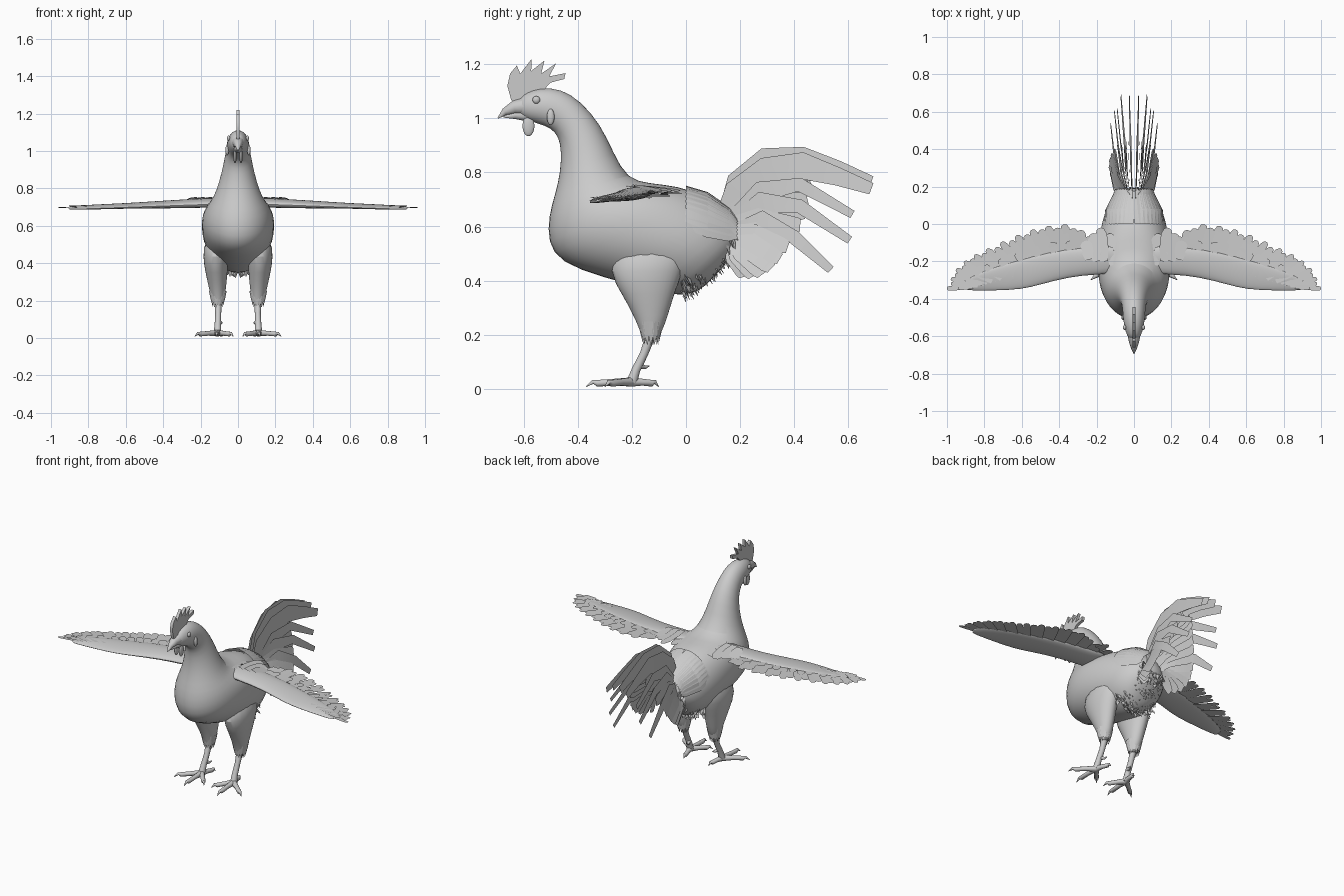
import bpy, bmesh, math, random
from mathutils import Vector as V

random.seed(4)
if "Cube" in bpy.data.objects:
    bpy.data.objects.remove(bpy.data.objects["Cube"])

grey = bpy.data.materials.new("plain grey")
grey.use_nodes = True
COLOUR = (0.6, 0.6, 0.6, 1)
grey.diffuse_color = COLOUR
grey.node_tree.nodes["Principled BSDF"].inputs["Base Color"].default_value = COLOUR


def finish(name, bm, mirror=False, subsurf=0, smooth=True):
    mesh = bpy.data.meshes.new(name)
    bm.to_mesh(mesh)
    bm.free()
    ob = bpy.data.objects.new(name, mesh)
    bpy.context.collection.objects.link(ob)
    mesh.materials.append(grey)
    if mirror:
        ob.modifiers.new("mirror", "MIRROR").use_mirror_merge = False
    if subsurf:
        sub = ob.modifiers.new("smooth", "SUBSURF")
        sub.levels = sub.render_levels = subsurf
    if smooth:
        bpy.ops.object.select_all(action="DESELECT")
        ob.select_set(True)
        bpy.context.view_layer.objects.active = ob
        bpy.ops.object.shade_smooth_by_angle(angle=math.radians(40))
    return ob


def loft(bm, rings, sides=16):
    """Skin elliptical rings given as (centre, half axis, half axis)."""
    loops = []
    for c, a, b in rings:
        angles = [2 * math.pi * i / sides for i in range(sides)]
        loops.append([bm.verts.new(V(c) + V(a) * math.cos(t) + V(b) * math.sin(t)) for t in angles])
    for lo, hi in zip(loops, loops[1:]):
        for i in range(sides):
            j = (i + 1) % sides
            bm.faces.new((lo[i], lo[j], hi[j], hi[i]))
    bm.faces.new(loops[0][::-1])
    bm.faces.new(loops[-1])
    bmesh.ops.recalc_face_normals(bm, faces=bm.faces)


def tube(bm, points, radii, sides=10):
    points = [V(p) for p in points]
    rings = []
    for i, p in enumerate(points):
        d = (points[min(i + 1, len(points) - 1)] - points[max(i - 1, 0)]).normalized()
        side = d.cross(V((0, 0, 1)) if abs(d.z) < 0.9 else V((0, 1, 0))).normalized()
        rings.append((p, side * radii[i], d.cross(side) * radii[i]))
    loft(bm, rings, sides)


def feather(bm, points, widths, normal):
    """Flat strip along a path, lying square to the given normal."""
    points = [V(p) for p in points]
    rows = []
    for i, p in enumerate(points):
        d = points[min(i + 1, len(points) - 1)] - points[max(i - 1, 0)]
        side = d.cross(V(normal)).normalized() * widths[i]
        rows.append((bm.verts.new(p - side), bm.verts.new(p + side)))
    for (a, b), (c, d) in zip(rows, rows[1:]):
        bm.faces.new((a, b, d, c))


def blob(name, centre, size, mirror=True):
    bm = bmesh.new()
    bmesh.ops.create_uvsphere(bm, u_segments=16, v_segments=10, radius=1)
    bmesh.ops.scale(bm, vec=size, verts=bm.verts)
    bmesh.ops.translate(bm, vec=centre, verts=bm.verts)
    return finish(name, bm, mirror)


def along(table, t):
    """Point at fraction t of a polyline."""
    s = min(max(t, 0), 1) * (len(table) - 1)
    i = min(int(s), len(table) - 2)
    return V(table[i]).lerp(V(table[i + 1]), s - i)


# Body, neck and head: front edge (y, z), back edge (y, z), half width
PROFILE = [
    (-.63, 1.03, -.61, 1.08, .02), (-.605, 1.0, -.59, 1.095, .038),
    (-.55, .98, -.54, 1.115, .055), (-.50, .965, -.46, 1.11, .06),
    (-.47, .93, -.39, 1.065, .064), (-.462, .88, -.315, .98, .078),
    (-.465, .80, -.265, .87, .10), (-.485, .72, -.215, .775, .132),
    (-.51, .64, -.13, .76, .17), (-.515, .54, -.02, .75, .195),
    (-.47, .465, .06, .72, .198), (-.31, .41, .13, .665, .19),
    (-.12, .36, .175, .61, .165), (0, .335, .195, .56, .12), (.08, .38, .195, .52, .05)]
bm = bmesh.new()
loft(bm, [((0, (y0 + y1) / 2, (z0 + z1) / 2), (w, 0, 0), (0, (y1 - y0) / 2, (z1 - z0) / 2))
          for y0, z0, y1, z1, w in PROFILE], 20)
finish("body", bm, subsurf=1)

# Beak halves
bm = bmesh.new()
tube(bm, [(0, -.59, 1.045), (0, -.635, 1.04), (0, -.67, 1.024), (0, -.695, 1.0)], [.035, .026, .014, .002])
tube(bm, [(0, -.59, 1.012), (0, -.63, 1.012), (0, -.675, 1.005)], [.024, .016, .002])
finish("beak", bm)

# Comb: spiked outline given some thickness
COMB = [(-.645, 1.065), (-.66, 1.12), (-.65, 1.165), (-.625, 1.195), (-.612, 1.165), (-.57, 1.22),
        (-.572, 1.175), (-.523, 1.213), (-.535, 1.165), (-.48, 1.203), (-.505, 1.155),
        (-.445, 1.167), (-.45, 1.145), (-.5, 1.132), (-.53, 1.10), (-.6, 1.06)]
bm = bmesh.new()
bm.faces.new([bm.verts.new((-.009, y, z)) for y, z in COMB])
out = bmesh.ops.extrude_face_region(bm, geom=bm.faces[:])
bmesh.ops.translate(bm, vec=(.018, 0, 0), verts=[v for v in out["geom"] if isinstance(v, bmesh.types.BMVert)])
bmesh.ops.recalc_face_normals(bm, faces=bm.faces)
finish("comb", bm)

blob("eye", (.05, -.553, 1.068), (.009, .014, .014))
blob("wattle", (.016, -.582, .972), (.009, .022, .038))
blob("earlobe", (.058, -.5, 1.005), (.009, .014, .03))

# Thighs
bm = bmesh.new()
THIGH = [(-.12, .54, .11, .14, .07), (-.15, .43, .12, .14, .07), (-.14, .35, .115, .098, .06),
         (-.13, .27, .11, .064, .047), (-.128, .21, .107, .04, .036), (-.137, .17, .106, .022, .022)]
loft(bm, [((x, y, z), (w, 0, 0), (0, d, 0)) for y, z, x, d, w in THIGH])
finish("thigh", bm, True, 1)

# Ragged tufts at the lower edge of each thigh
bm = bmesh.new()
for i in range(14):
    a = 2 * math.pi * i / 14
    out = V((math.cos(a), math.sin(a), 0))
    base = V((.108, -.13, .25)) + out * .046
    feather(bm, [base, base - out * .008 - V((0, 0, .04)), base - out * .018 - V((0, 0, .085))], [.013, .011, .002], out)
finish("thigh_tufts", bm, True)

# Shanks, toes with claws, and spur
bm = bmesh.new()
tube(bm, [(.106, -.13, .2), (.106, -.155, .13), (.108, -.185, .07), (.11, -.2, .025)], [.02, .016, .017, .021])
tube(bm, [(.1, -.17, .085), (.09, -.15, .08), (.085, -.135, .085)], [.012, .007, .001])
for x, y in ((.115, -.37), (.232, -.3), (.025, -.3), (.085, -.1)):
    hub, tip = V((.11, -.2, .026)), V((x, y, .008))
    pts = [hub, hub.lerp(tip, .4), hub.lerp(tip, .75), hub.lerp(tip, .85), tip]
    for p, z in zip(pts[1:4], (.025, .021, .026)):
        p.z = z
    tube(bm, pts, [.018, .013, .013, .008, .001])
finish("legs", bm, True)


def wing_z(x):
    return .738 - .036 * x


# Wing arm: flat rounded section from shoulder to tip
ARM = [(.08, -.27, -.10, .025), (.2, -.27, -.12, .024), (.35, -.285, -.13, .021), (.5, -.325, -.16, .016),
       (.6, -.352, -.19, .013), (.75, -.357, -.23, .011), (.87, -.357, -.28, .008), (.91, -.35, -.31, .004)]
bm = bmesh.new()
loft(bm, [((x, (f + b) / 2, wing_z(x) - .01), (0, (b - f) / 2, .008), (0, 0, h)) for x, f, b, h in ARM])
finish("wing_arm", bm, True, 1)

# Flight feathers fan from straight back to straight outwards, with a shorter upper row
ROOTS = [(.2, -.2, 0), (.45, -.22, 0), (.7, -.29, 0), (.86, -.335, 0)]
TIPS = [(.2, -.08, 0), (.35, 0, 0), (.5, -.015, 0), (.64, -.065, 0), (.78, -.13, 0),
        (.89, -.185, 0), (.965, -.255, 0), (1, -.345, 0)]
bm = bmesh.new()
for count, reach, lift in ((25, 1, 0), (20, .62, .006)):
    for i in range(count):
        t = i / (count - 1)
        root, tip = along(ROOTS, t), along(TIPS, t)
        tip = root.lerp(tip, reach * (1 - .07 * (i % 2)))
        pts = [root.lerp(tip, s) for s in (0, .5, .88, .97, 1)]
        for p in pts:
            p.z = wing_z(p.x) - .008 + lift + .003 * (i % 2) + .06 * max(0, p.y + .2) * (1 - t)
        w = .027 - .014 * t
        feather(bm, pts, [w * .8, w, w, w * .7, w * .2], (0, .05, 1))
finish("flight_feathers", bm, True)

# Shoulder feathers covering the wing joint
bm = bmesh.new()
for x, y, length in ((.11, -.22, .17), (.16, -.2, .18), (.2, -.2, .15), (.24, -.19, .1)):
    pts = [(x + .02 * s, y + length * s, .752 - .22 * max(0, .14 - x) * s - .02 * s) for s in (0, .4, .8, .95, 1)]
    feather(bm, pts, [.02, .032, .032, .02, .006], (.15, 0, 1))
finish("shoulder_feathers", bm, True)

# Saddle feathers draped over the rump
bm = bmesh.new()
for i in range(9):
    a = .15 + i * .16
    s, c = math.sin(a), math.cos(a)
    feather(bm, [(.16 * s, .0, .59 + .16 * c), (.15 * s, .08, .565 + .16 * c), (.11 * s, .16, .55 + .12 * c),
                 (.1 * s, .19, .545 + .09 * c)], [.02, .028, .022, .004], (s, .3, c))
finish("saddle_feathers", bm, True)

# Tail: short broad feathers spread like a tent under the long sickles
bm = bmesh.new()
SHORT_TIPS = [(.02, .45, .795), (.04, .46, .76), (.06, .445, .68), (.09, .42, .6), (.12, .38, .53),
              (.135, .33, .455), (.125, .27, .415), (.09, .215, .415)]
for i in range(13):
    t = i / 12
    tip = along(SHORT_TIPS, t)
    root = V((.012 + .045 * t, .12 + .05 * t, .64 - .09 * t))
    mid = root.lerp(tip, .5) + V((.02 * t, -.015, .045 * (1 - t)))
    feather(bm, [root, mid, root.lerp(tip, .9), tip], [.025, .042 - .01 * t, .036 - .01 * t, .028 - .01 * t], (1, 0, .3 * t))
finish("tail_fan", bm, True)

bm = bmesh.new()
SICKLES = [[(.01, .14, .62), (.012, .2, .755), (.015, .3, .835), (.018, .43, .845), (.022, .56, .81), (.025, .685, .765)],
           [(.02, .13, .61), (.025, .19, .72), (.04, .3, .80), (.05, .43, .825), (.06, .56, .785), (.07, .685, .74)],
           [(.03, .15, .6), (.05, .28, .73), (.07, .42, .755), (.09, .615, .645)],
           [(.03, .15, .59), (.06, .28, .69), (.085, .42, .675), (.105, .605, .55)],
           [(.04, .16, .57), (.085, .28, .62), (.11, .4, .56), (.125, .535, .44)]]
for k, path in enumerate(SICKLES):
    widths = [.03, .055, .058, .05, .034, .022] if k < 2 else [.03, .04, .026, .015]
    feather(bm, path, widths, (1, 0, .1))
finish("tail_sickles", bm, True)

# Ragged fluff under the rump
bm = bmesh.new()
for i in range(170):
    t, u = random.random(), random.random()
    base = V((.13 * u * (1 - .4 * t), -.02 + .2 * t, .36 + .17 * t + .05 * u * u))
    d = V((random.uniform(-.3, .5), random.uniform(.1, .7), -1)).normalized() * random.uniform(.03, .06)
    feather(bm, [base, base + d * .6, base + d], [.009, .008, .002], (random.uniform(-1, 1), 1, .4))
finish("rump_fluff", bm, True)
